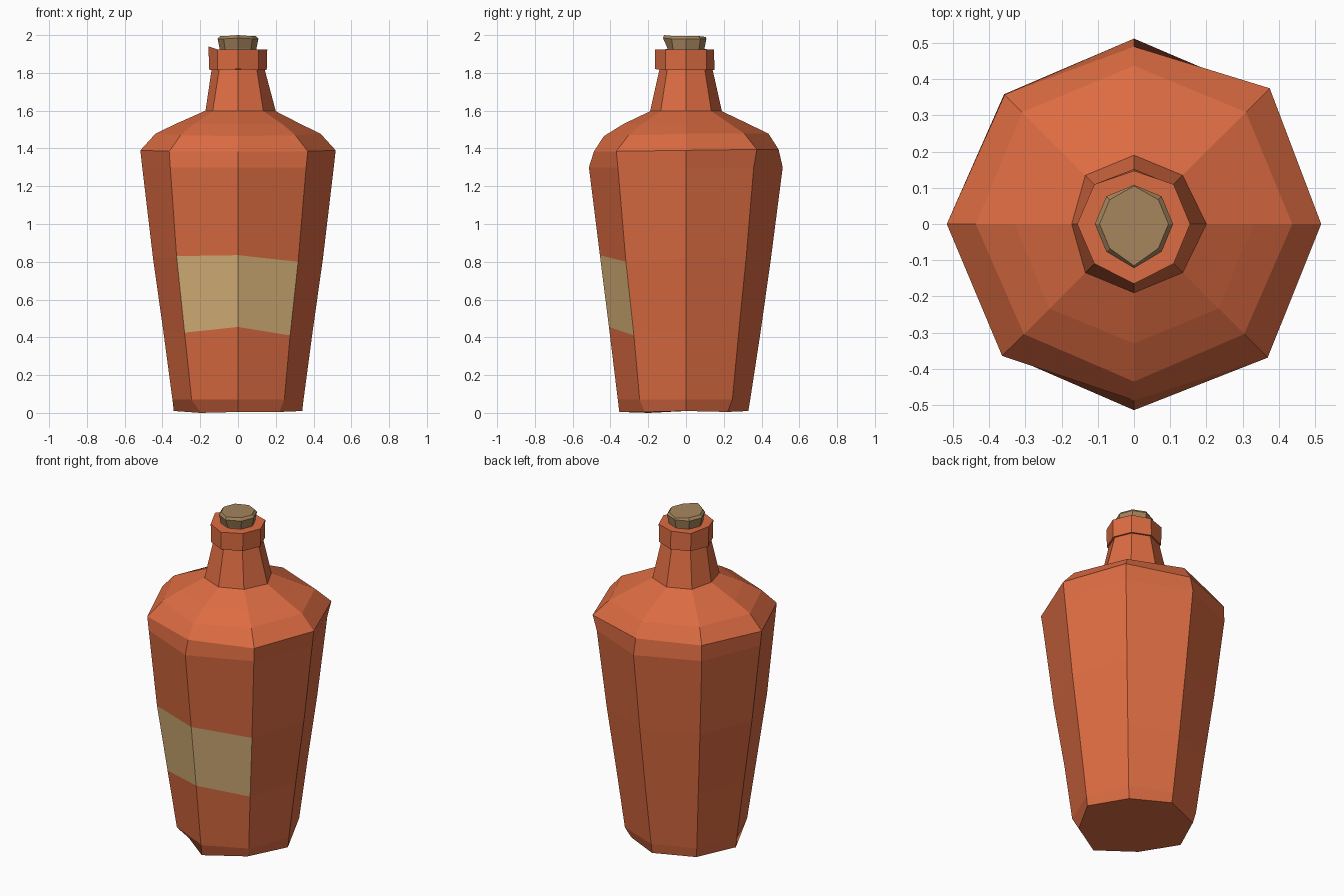
import bpy, bmesh, math

if "Cube" in bpy.data.objects:
    bpy.data.objects.remove(bpy.data.objects["Cube"])

SIDES = 8  # corner k sits at angle 45*k degrees: 0=+x, 2=back, 4=-x, 6=front


def material(name, rgb):
    m = bpy.data.materials.new(name)
    m.diffuse_color = (*rgb, 1.0)
    m.use_nodes = True
    m.node_tree.nodes["Principled BSDF"].inputs["Base Color"].default_value = m.diffuse_color
    return m


clay = material("burnt orange glaze", (0.72, 0.15, 0.055))
paper = material("tan paper", (0.70, 0.45, 0.195))
cork_mat = material("dull cork", (0.38, 0.235, 0.11))


def lathe(name, rings, mats, pick=None):
    """rings: (radius, z, {corner: (radius, z)}); pick(ring, side) -> material index"""
    bm = bmesh.new()
    loops = []
    for radius, z, special in rings:
        loop = []
        for k in range(SIDES):
            r, h = special.get(k, (radius, z))
            a = math.tau * k / SIDES
            loop.append(bm.verts.new((r * math.cos(a), r * math.sin(a), h)))
        loops.append(loop)
    for i in range(len(loops) - 1):
        lo, hi = loops[i], loops[i + 1]
        for k in range(SIDES):
            n = (k + 1) % SIDES
            f = bm.faces.new((lo[k], lo[n], hi[n], hi[k]))
            if pick:
                f.material_index = pick(i, k)
    bm.faces.new(loops[0][::-1])
    bm.faces.new(loops[-1])
    me = bpy.data.meshes.new(name)
    bm.to_mesh(me)
    bm.free()
    for m in mats:
        me.materials.append(m)
    ob = bpy.data.objects.new(name, me)
    bpy.context.collection.objects.link(ob)
    return ob


# Body with shoulder and neck; the label is the band on the two front sides
body = [
    (0.31, 0.005, {0: (0.34, 0.01), 4: (0.34, 0.01), 6: (0.353, 0.005),
                   2: (0.33, 0.01), 5: (0.28, 0.0), 3: (0.33, 0.01)}),
    (0.347, 0.07, {6: (0.361, 0.07), 2: (0.34, 0.07)}),
    (0.395, 0.43, {5: (0.40, 0.425), 6: (0.408, 0.455), 7: (0.39, 0.41)}),
    (0.45, 0.82, {5: (0.46, 0.83), 6: (0.456, 0.835), 7: (0.45, 0.80)}),
    (0.507, 1.30, {2: (0.512, 1.30), 6: (0.514, 1.30), 7: (0.51, 1.30)}),
    (0.517, 1.39, {1: (0.53, 1.395), 2: (0.49, 1.395), 3: (0.505, 1.395),
                   5: (0.515, 1.385), 6: (0.487, 1.385), 7: (0.522, 1.385)}),
    (0.437, 1.478, {5: (0.43, 1.47), 6: (0.435, 1.465), 7: (0.43, 1.47)}),
    (0.33, 1.53, {}),
    (0.19, 1.597, {0: (0.20, 1.597), 4: (0.172, 1.60)}),
    (0.138, 1.83, {}),
]
lathe("bottle_body", body, [clay, paper],
      lambda ring, side: 1 if ring == 2 and side in (5, 6) else 0)

# Raised lip around the mouth
lathe("bottle_lip", [
    (0.152, 1.815, {6: (0.165, 1.82)}),
    (0.155, 1.925, {4: (0.157, 1.94), 6: (0.165, 1.925), 2: (0.147, 1.925)}),
], [clay])

# Cork stopper, flaring slightly to its top
lathe("cork_stopper", [
    (0.09, 1.88, {}),
    (0.098, 1.93, {}),
    (0.108, 1.98, {6: (0.122, 1.985)}),
    (0.095, 1.995, {6: (0.115, 2.0), 2: (0.105, 1.99)}),
], [cork_mat])
